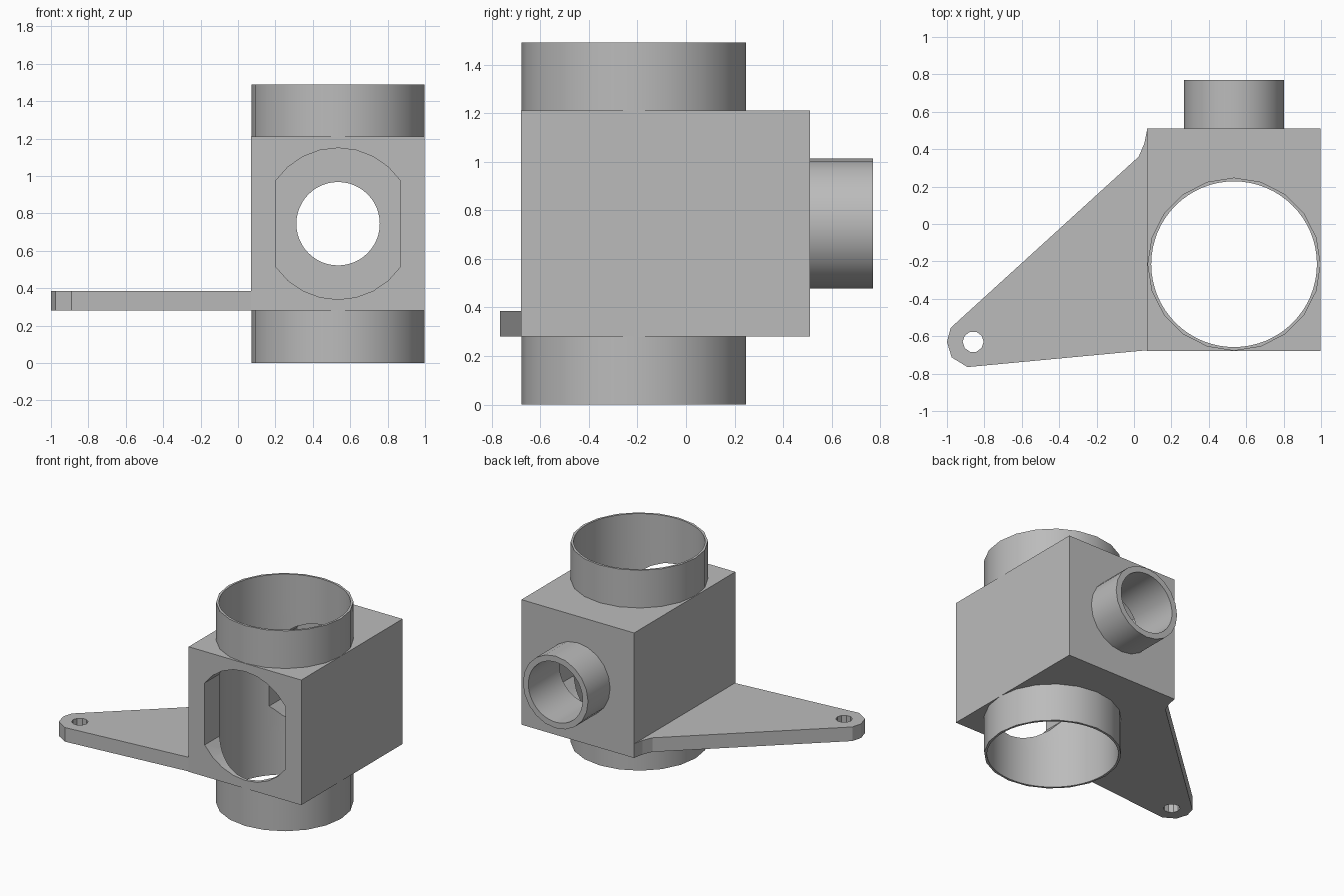
import bpy, bmesh
from math import pi, sin, cos, acos
from mathutils import Vector

if "Cube" in bpy.data.objects:
    bpy.data.objects.remove(bpy.data.objects["Cube"])

grey = bpy.data.materials.new("plain grey")
grey.use_nodes = True
grey.diffuse_color = (0.5, 0.5, 0.5, 1)
grey.node_tree.nodes["Principled BSDF"].inputs["Base Color"].default_value = (0.5, 0.5, 0.5, 1)

CX, CY, CZ = 0.535, -0.215, 0.745      # where the bores cross
BOTTOM, TOP = 0.28, 1.21               # height range of the block
FRONT, BACK = -0.68, 0.51              # depth range of the block


def circle(cx, cy, radius, sides):
    return [(cx + radius * cos(2 * pi * i / sides), cy + radius * sin(2 * pi * i / sides))
            for i in range(sides)]


def prism(name, outline, lo, hi, axis="z"):
    """Extrude a closed outline along z (outline in x, y) or along y (outline in x, z)."""
    def place(p, h):
        return Vector((p[0], p[1], h)) if axis == "z" else Vector((p[0], h, p[1]))
    bm = bmesh.new()
    face = bm.faces.new([bm.verts.new(place(p, lo)) for p in outline])
    up = bmesh.ops.extrude_face_region(bm, geom=[face])
    shift = place((0, 0), hi - lo)
    bmesh.ops.translate(bm, vec=shift, verts=[v for v in up["geom"] if isinstance(v, bmesh.types.BMVert)])
    bmesh.ops.recalc_face_normals(bm, faces=bm.faces)
    mesh = bpy.data.meshes.new(name)
    bm.to_mesh(mesh)
    bm.free()
    mesh.materials.append(grey)
    obj = bpy.data.objects.new(name, mesh)
    bpy.context.collection.objects.link(obj)
    return obj


def select(obj):
    bpy.ops.object.select_all(action="DESELECT")
    obj.select_set(True)
    bpy.context.view_layer.objects.active = obj


def cut(obj, *cutters):
    select(obj)
    for cutter in cutters:
        mod = obj.modifiers.new("cut", "BOOLEAN")
        mod.operation, mod.solver, mod.object = "DIFFERENCE", "EXACT", cutter
        bpy.ops.object.modifier_apply(modifier=mod.name)
    bpy.ops.object.shade_smooth_by_angle(angle=pi / 6)


# Cutters: upright bore, rear pipe bore, flat-sided front slot, bracket hole
bore = prism("bore_cutter", circle(CX, CY, 0.443, 64), -0.1, 1.6)
pipe_bore = prism("pipe_bore_cutter", circle(CX, CZ, 0.223, 48), 0.3, 0.9, "y")
half_width, slot_radius = 0.333, 0.405
start = acos(half_width / slot_radius)
arc = [start + (pi - 2 * start) * i / 8 for i in range(9)]
arc += [a + pi for a in arc]
slot = prism("slot_cutter", [(CX + slot_radius * cos(a), CZ + slot_radius * sin(a)) for a in arc],
             -0.8, 0.405, "y")
bolt_hole = prism("bolt_hole_cutter", circle(-0.86, -0.63, 0.056, 10), 0.2, 0.5)

# Central block
block = prism("block", [(0.07, FRONT), (0.997, FRONT), (0.997, BACK), (0.07, BACK)], BOTTOM, TOP)
cut(block, bore, slot, pipe_bore)

# Upper and lower collars
for name, lo, hi in (("upper_collar", TOP, 1.49), ("lower_collar", 0, BOTTOM)):
    cut(prism(name, circle(CX, CY, 0.463, 20), lo, hi), bore)

# Rear pipe
cut(prism("rear_pipe", circle(CX, CZ, 0.268, 20), BACK, 0.77, "y"), pipe_bore)

# Side bracket with a rounded tip
bracket = prism("side_bracket", [(0.07, -0.675), (-0.89, -0.765), (-0.975, -0.713), (-1, -0.63),
                                 (-0.98, -0.555), (0.025, 0.36), (0.055, 0.43), (0.07, 0.505)],
                BOTTOM, 0.385)
cut(bracket, bolt_hole)
bracket.data.shade_flat()

for cutter in (bore, pipe_bore, slot, bolt_hole):
    bpy.data.objects.remove(cutter)
